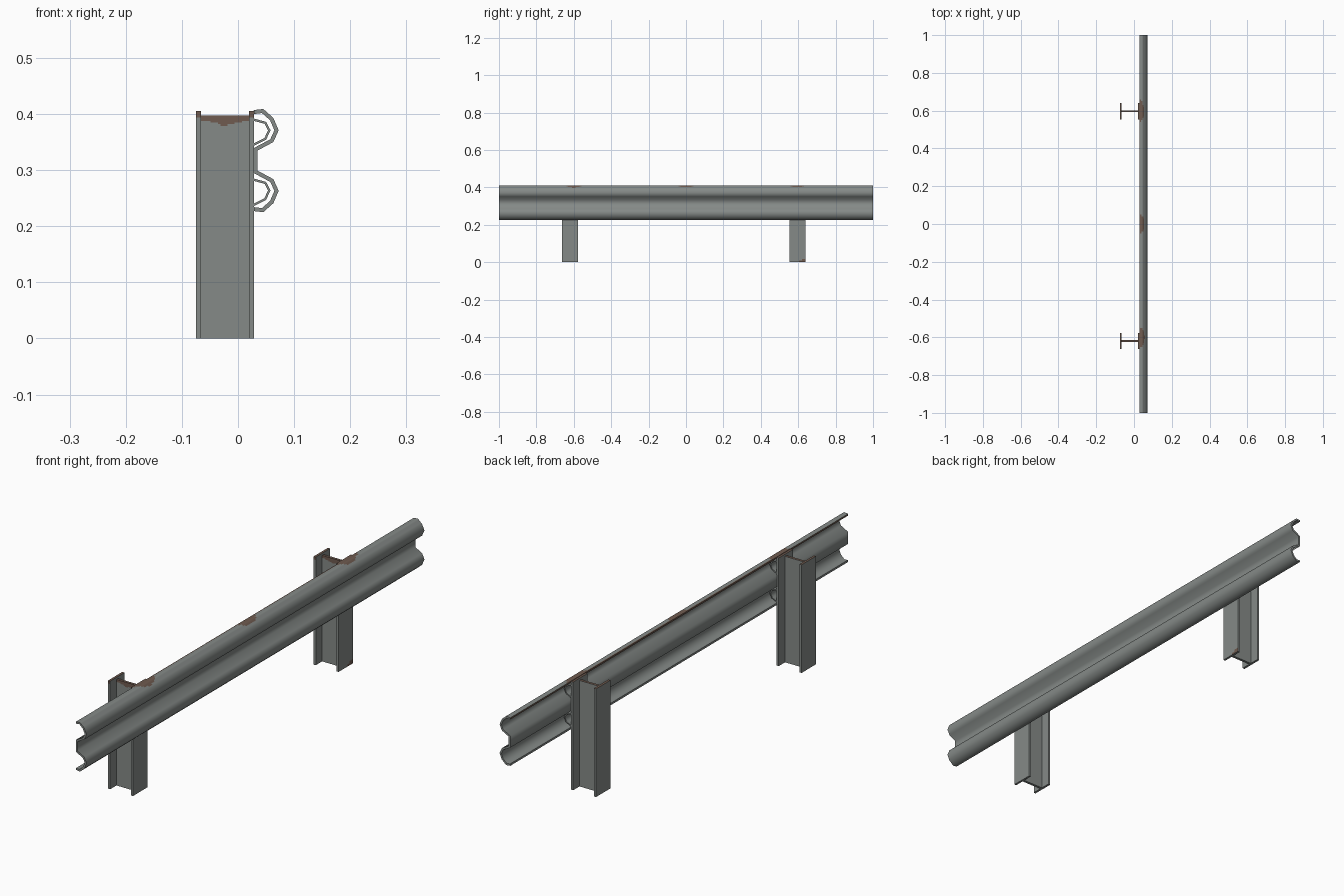
import bpy, bmesh, math, random
from mathutils import Vector

if "Cube" in bpy.data.objects:
    bpy.data.objects.remove(bpy.data.objects["Cube"])

random.seed(4)


def material(name, rgb):
    m = bpy.data.materials.new(name)
    m.diffuse_color = (*rgb, 1)
    m.use_nodes = True
    m.node_tree.nodes["Principled BSDF"].inputs["Base Color"].default_value = m.diffuse_color
    return m


STEEL = material("galvanised grey", (0.235, 0.255, 0.245))
RUST = material("rust brown", (0.16, 0.105, 0.08))


def finish(name, bm, is_rust, smooth=None):
    bmesh.ops.recalc_face_normals(bm, faces=bm.faces)
    for f in bm.faces:
        f.normal_update()
        f.material_index = int(is_rust(f.calc_center_median(), f.normal))
    me = bpy.data.meshes.new(name)
    bm.to_mesh(me)
    bm.free()
    me.materials.append(STEEL)
    me.materials.append(RUST)
    ob = bpy.data.objects.new(name, me)
    bpy.context.collection.objects.link(ob)
    if smooth:
        bpy.context.view_layer.objects.active = ob
        ob.select_set(True)
        bpy.ops.object.shade_smooth_by_angle(angle=math.radians(smooth))
        ob.select_set(False)
    return ob


def thicken(pts, t):
    """Closed strip outline: the path (x, z) plus its inward mitred offset."""
    pts = [Vector(p) for p in pts]
    inner = []
    for i, p in enumerate(pts):
        dirs = []
        if i > 0:
            dirs.append((p - pts[i - 1]).normalized())
        if i < len(pts) - 1:
            dirs.append((pts[i + 1] - p).normalized())
        normals = [Vector((d.y, -d.x)) for d in dirs]
        n = sum(normals, Vector((0, 0))).normalized()
        inner.append(p + n * t / n.dot(normals[0]))
    return pts + inner[::-1]


def sweep(ring, y0, y1, steps):
    """Extrude an (x, z) outline along y."""
    bm = bmesh.new()
    rows = [[bm.verts.new((p.x, y0 + (y1 - y0) * s / steps, p.y)) for p in ring]
            for s in range(steps + 1)]
    n, h = len(ring), len(ring) // 2
    for a, b in zip(rows, rows[1:]):
        for i in range(n):
            j = (i + 1) % n
            bm.faces.new((a[i], a[j], b[j], b[i]))
    for row in (rows[0], rows[-1]):
        for i in range(h - 1):
            bm.faces.new((row[i], row[i + 1], row[n - 2 - i], row[n - 1 - i]))
    return bm


def box(x0, x1, y0, y1, z0, z1, splits=()):
    """Box with extra cuts: (axis, position) pairs."""
    bm = bmesh.new()
    bmesh.ops.create_cube(bm, size=1)
    for v in bm.verts:
        v.co = ((x0 + x1) / 2 + v.co.x * (x1 - x0),
                (y0 + y1) / 2 + v.co.y * (y1 - y0),
                (z0 + z1) / 2 + v.co.z * (z1 - z0))
    for axis, pos in splits:
        no, co = Vector((0, 0, 0)), Vector((0, 0, 0))
        no[axis], co[axis] = 1, pos
        bmesh.ops.bisect_plane(bm, geom=bm.verts[:] + bm.edges[:] + bm.faces[:],
                               plane_co=co, plane_no=no)
    return bm


POSTS = (-0.62, 0.597)

# W-beam rail: half profile, mirrored about its middle height
MID = 0.317
half = [(0.028, 0.407), (0.045, 0.409), (0.063, 0.393), (0.0725, 0.371),
        (0.063, 0.350), (0.035, 0.335)]
path = half + [(x, 2 * MID - z) for x, z in reversed(half)]
fine = []
for i, (a, b) in enumerate(zip(path, path[1:])):
    k = 4 if i < 2 else 1          # finer top for the rust patches
    fine += [tuple(Vector(a).lerp(Vector(b), s / k)) for s in range(k)]
fine.append(path[-1])


def rail_rust(c, n):
    if c.z < 0.38:
        return False
    if n.x < -0.8 and c.x < 0.03:   # back edge of the top lip
        return True
    if n.z < 0.3:
        return False
    patch = any(((c.y - y) / 0.055) ** 2 + ((c.x - 0.03) / 0.026) ** 2
                < random.uniform(0.8, 1.1) for y in (-0.6, 0.0, 0.6))
    return patch or (c.x < 0.032 and abs(c.y) < 0.65)


finish("guard_rail", sweep(thicken(fine, 0.007), -1, 1, 200), rail_rust, 65)

# Posts: two flanges, a web and two curved brackets each
bump = [(0.028, 0.392), (0.050, 0.386), (0.058, 0.371), (0.050, 0.354), (0.028, 0.343)]
for tag, y in zip(("front", "back"), POSTS):
    y0, y1 = y - 0.0425, y + 0.0425
    for part, x0, x1 in (("rear_flange", -0.075, -0.066), ("rail_flange", 0.020, 0.0285)):
        corner = tag == "back" and part == "rail_flange"
        cuts = [(2, 0.394)]
        if corner:
            cuts += [(2, 0.008), (2, 0.016), (1, 0.605), (1, 0.62)]
        finish(f"{tag}_post_{part}", box(x0, x1, y0, y1, 0, 0.405, cuts),
               lambda c, n: n.z > 0.5 or (c.z > 0.394 and n.y < -0.5)
               or (corner and n.x > 0.5 and
                   (c.y > 0.62 and c.z < 0.016 or c.y > 0.605 and c.z < 0.008)))

    # Web with a ragged rust edge along the top
    cuts = [(0, -0.066 + 0.086 * i / 20) for i in range(1, 20)]
    cuts += [(2, 0.376 + 0.003 * i) for i in range(7)]

    def web_rust(c, n):
        dip = 0.009 + 0.009 * max(0, 1 - abs(c.x + 0.022) / 0.035)
        return n.z > 0.5 or (n.y < -0.5 and c.z > 0.397 - dip + random.uniform(-0.001, 0.001))

    finish(f"{tag}_post_web", box(-0.066, 0.020, y - 0.005, y + 0.005, 0, 0.397, cuts), web_rust)

    for level, drop in (("upper", 0), ("lower", 0.107)):
        ring = thicken([(x, z - drop) for x, z in bump], 0.004)
        finish(f"{tag}_{level}_bracket", sweep(ring, y0, y1, 1), lambda c, n: False, 55)
